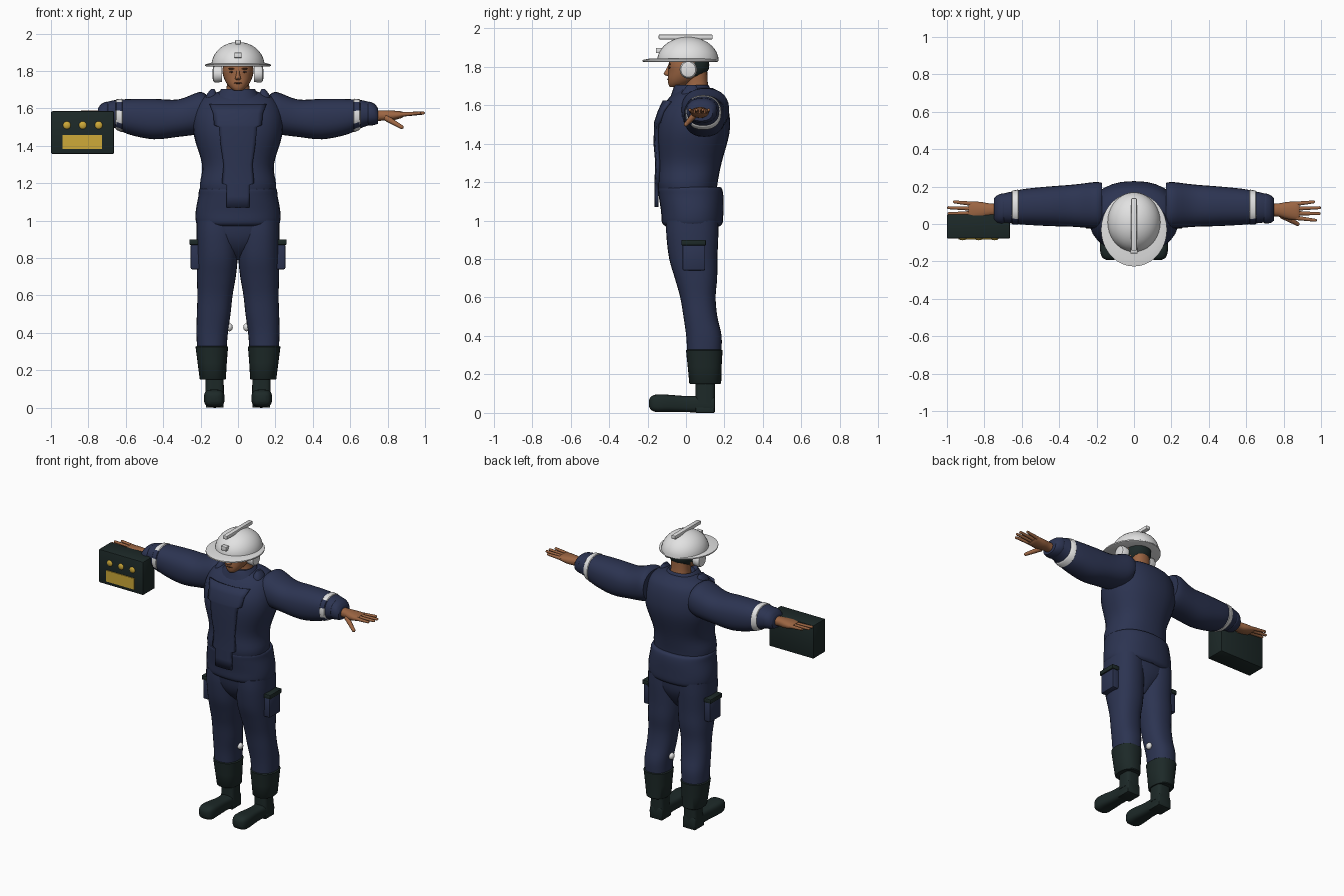
import bpy, bmesh, math
from mathutils import Vector, Matrix

if "Cube" in bpy.data.objects:
    bpy.data.objects.remove(bpy.data.objects["Cube"])

parts = []


def material(name, r, g, b):
    m = bpy.data.materials.new(name)
    m.use_nodes = True
    m.diffuse_color = (r, g, b, 1)
    bsdf = m.node_tree.nodes["Principled BSDF"]
    bsdf.inputs["Base Color"].default_value = (r, g, b, 1)
    bsdf.inputs["Roughness"].default_value = 0.7
    return m


NAVY = material("navy cloth", .025, .034, .083)
GREEN = material("dark green rubber", .012, .022, .021)
SKIN = material("skin", .33, .13, .055)
WHITE = material("white", .76, .76, .76)
YELLOW = material("yellow", .62, .40, .04)
LIP = material("dark brown", .08, .03, .015)


def finish(name, bm, mats, mirror=False, rule=None):
    """Turn a bmesh into a part; rule gives the material slot of a face."""
    bmesh.ops.recalc_face_normals(bm, faces=bm.faces)
    if rule:
        for f in bm.faces:
            f.material_index = rule(f.calc_center_median(), f.normal)
    me = bpy.data.meshes.new(name)
    bm.to_mesh(me)
    bm.free()
    for m in mats:
        me.materials.append(m)
    ob = bpy.data.objects.new(name, me)
    bpy.context.collection.objects.link(ob)
    if mirror:
        ob.modifiers.new("mirror", "MIRROR")
    parts.append(ob)
    return ob


def smooth_rings(rings, steps=4):
    """Catmull-Rom interpolation of ring parameters."""
    out = []
    for i in range(len(rings) - 1):
        p0, p1, p2, p3 = (rings[max(0, min(len(rings) - 1, i + k))] for k in (-1, 0, 1, 2))
        for s in range(steps):
            t = s / steps
            out.append([b + .5 * t * (c - a + t * (2 * a - 5 * b + 4 * c - d + t * (3 * (b - c) + d - a)))
                        for a, b, c, d in zip(p0, p1, p2, p3)])
    return out + [list(rings[-1])]


def loft(name, rings, mats, axis="Z", power=2.3, sides=28, smooth=True, **kw):
    """Skin rings of (position, centre a, centre b, radius a, radius b)."""
    bm = bmesh.new()
    loops = []
    for t, a, b, ra, rb in (smooth_rings(rings) if smooth else rings):
        loop = []
        for i in range(sides):
            c, s = math.cos(math.tau * i / sides), math.sin(math.tau * i / sides)
            u = a + ra * math.copysign(abs(c) ** (2 / power), c)
            v = b + rb * math.copysign(abs(s) ** (2 / power), s)
            co = {"Z": (u, v, t), "X": (t, u, v), "Y": (u, t, v)}[axis]
            loop.append(bm.verts.new(co))
        loops.append(loop)
    for p, q in zip(loops, loops[1:]):
        for i in range(sides):
            j = (i + 1) % sides
            bm.faces.new((p[i], p[j], q[j], q[i]))
    bm.faces.new(loops[0])
    bm.faces.new(loops[-1])
    return finish(name, bm, mats, **kw)


def box(name, lo, hi, mat, bevel=0.0, **kw):
    bm = bmesh.new()
    lo, hi = Vector(lo), Vector(hi)
    bmesh.ops.create_cube(bm, size=1, matrix=Matrix.Translation((lo + hi) / 2) @ Matrix.Diagonal((*(hi - lo), 1)))
    if bevel:
        bmesh.ops.bevel(bm, geom=bm.edges[:], offset=bevel, segments=2, affect="EDGES", profile=.5)
    return finish(name, bm, [mat], **kw)


def ball(name, centre, radii, mat, **kw):
    bm = bmesh.new()
    bmesh.ops.create_uvsphere(bm, u_segments=16, v_segments=10, radius=1,
                              matrix=Matrix.Translation(centre) @ Matrix.Diagonal((*radii, 1)))
    return finish(name, bm, [mat], **kw)


def digit(name, a, b, r):
    """Tapered finger with a round tip."""
    bm = bmesh.new()
    a, b = Vector(a), Vector(b)
    turn = (b - a).to_track_quat("Z", "Y").to_matrix().to_4x4()
    bmesh.ops.create_cone(bm, cap_ends=True, segments=10, radius1=r, radius2=r * .65, depth=(b - a).length,
                          matrix=Matrix.Translation((a + b) / 2) @ turn)
    bmesh.ops.create_icosphere(bm, subdivisions=2, radius=r * .65, matrix=Matrix.Translation(b))
    finish(name, bm, [SKIN], mirror=True)


# jacket: body, skirt, front placket, collar
torso = [(1.15, 0, .01, .2, .15), (1.2, 0, .008, .203, .157), (1.3, 0, .02, .192, .165), (1.45, 0, .035, .235, .19),
         (1.55, 0, .043, .24, .183), (1.63, 0, .055, .215, .15), (1.67, 0, .06, .17, .11), (1.69, 0, .06, .1, .075)]
loft("jacket_body", torso, [NAVY])
loft("jacket_skirt", [(.97, 0, .035, .205, .14), (.99, 0, .033, .224, .158), (1.05, 0, .032, .226, .162),
                      (1.13, 0, .026, .212, .168), (1.17, 0, .02, .206, .164), (1.175, 0, .02, .18, .14)], [NAVY])

bm = bmesh.new()
profile = smooth_rings(torso)
rows = []
for z, w in ((1.07, .06), (1.13, .06), (1.19, .06), (1.2, .085), (1.3, .075), (1.4, .09), (1.5, .1),
             (1.51, .125), (1.57, .13), (1.62, .15)):
    _, _, cy, rx, ry = min(profile, key=lambda r: abs(r[0] - max(z, 1.2)))
    rows.append([bm.verts.new((x, cy - .006 - ry * (1 - abs(x / rx) ** 2.3) ** (1 / 2.3), z))
                 for x in (w * k / 5 for k in range(-5, 6))])
for p, q in zip(rows, rows[1:]):
    for i in range(10):
        bm.faces.new((p[i], p[i + 1], q[i + 1], q[i]))
placket = finish("jacket_placket", bm, [NAVY])
sol = placket.modifiers.new("thickness", "SOLIDIFY")
sol.thickness, sol.offset = .018, 0

collar = loft("collar", [(1.62, 0, .04, .15, .13), (1.66, 0, .035, .125, .11), (1.69, 0, .03, .1, .095),
                         (1.705, 0, .03, .085, .085), (1.69, 0, .03, .07, .07)], [NAVY])
for s in (1,):
    loft("collar_flap", [(1.63, .14, .02, .04, .05), (1.67, .14, .025, .03, .045), (1.705, .135, .03, .008, .02)],
         [NAVY], mirror=True)

# sleeves with reflective bands and cuffs
sleeve = [(.17, .1, 1.58, .12, .095), (.21, .1, 1.575, .124, .112), (.32, .098, 1.548, .113, .1),
          (.45, .095, 1.543, .106, .108), (.58, .092, 1.555, .096, .095), (.66, .088, 1.57, .084, .074),
          (.71, .085, 1.572, .075, .06)]
loft("sleeve", sleeve, [NAVY], axis="X", mirror=True)
loft("reflective_band", [(.615, .09, 1.562, .089, .085), (.62, .09, 1.562, .094, .09),
                         (.65, .088, 1.567, .09, .082), (.655, .088, 1.567, .084, .076)],
     [WHITE, NAVY], axis="X", smooth=False, mirror=True,
     rule=lambda c, n: 1 if c.y < .03 and (c.z > 1.585 or c.z < 1.52) else 0)
loft("cuff", [(.69, .083, 1.572, .06, .05), (.7, .083, 1.572, .08, .064), (.73, .08, 1.568, .074, .056),
              (.748, .078, 1.56, .06, .042)], [NAVY], axis="X", mirror=True)

# hands
loft("palm", [(.72, .075, 1.56, .034, .03), (.77, .075, 1.562, .035, .028), (.82, .072, 1.562, .046, .027),
              (.87, .07, 1.566, .05, .019), (.885, .07, 1.568, .044, .012)], [SKIN], axis="X", sides=18, mirror=True)
for k, (tip, length) in enumerate(((.02, .97), (.055, .99), (.087, .991), (.118, .96))):
    digit("finger_%d" % (k + 1), (.865, .033 + .025 * k, 1.567), (length, tip, 1.575), .0125)
digit("thumb", (.79, .045, 1.55), (.875, 0, 1.5), .017)

# trousers
loft("pelvis", [(.79, 0, .045, .03, .05), (.85, 0, .035, .1, .1), (.92, 0, .033, .19, .13), (1.02, 0, .03, .2, .14)], [NAVY])
loft("trouser_leg", [(.3, .14, .095, .078, .088), (.4, .138, .093, .084, .092), (.5, .13, .075, .09, .088),
                     (.6, .123, .062, .094, .092), (.7, .116, .052, .104, .11), (.8, .111, .038, .109, .125),
                     (.92, .112, .033, .11, .135), (1.0, .112, .033, .108, .135)], [NAVY], mirror=True)
box("cargo_pocket", (.19, -.018, .74), (.253, .1, .875), NAVY, .008, mirror=True)
box("pocket_lid", (.19, -.024, .87), (.26, .104, .9), GREEN, .006, mirror=True)
ball("knee_tab", (.046, .09, .43), (.018, .022, .022), WHITE, mirror=True)

# boots
loft("boot_shaft", [(.15, .135, .1, .066, .078), (.155, .135, .1, .07, .083), (.24, .138, .097, .078, .088),
                    (.325, .14, .095, .087, .095), (.33, .14, .095, .08, .088)], [GREEN], smooth=False, mirror=True)
loft("boot_ankle", [(.05, .125, .1, .05, .05), (.17, .125, .1, .048, .052)], [GREEN], power=4, smooth=False, mirror=True)
loft("boot_foot", [(-.192, .127, .05, .02, .018), (-.18, .127, .05, .042, .036), (-.15, .127, .05, .053, .046),
                   (-.1, .127, .05, .054, .045), (0, .125, .046, .045, .042), (.1, .125, .045, .048, .045),
                   (.142, .125, .045, .048, .045), (.15, .125, .045, .042, .038)], [GREEN], axis="Y", power=3.2, mirror=True)
box("boot_heel", (.078, .05, 0), (.172, .148, .03), GREEN, .004, mirror=True)

# head with hair at the back
loft("neck", [(1.56, 0, .07, .075, .075), (1.65, 0, .06, .07, .065), (1.72, 0, .055, .06, .058),
              (1.79, 0, .05, .06, .06)], [SKIN])
loft("head", [(1.695, 0, -.055, .022, .03), (1.71, 0, -.04, .042, .052), (1.735, 0, -.015, .062, .08),
              (1.77, 0, .008, .078, .1), (1.81, 0, .015, .083, .106), (1.87, 0, .015, .07, .09)],
     [SKIN, GREEN], rule=lambda c, n: int(c.y > .045 and c.z > 1.755))
loft("nose", [(1.752, 0, -.088, .012, .012), (1.762, 0, -.095, .015, .021), (1.785, 0, -.09, .009, .014),
              (1.81, 0, -.084, .007, .008)], [SKIN], sides=12)
ball("mouth", (0, -.092, 1.735), (.022, .006, .004), LIP)
ball("eye", (.032, -.084, 1.795), (.013, .006, .005), LIP, mirror=True)
ball("eyebrow", (.034, -.085, 1.812), (.019, .006, .004), LIP, mirror=True)

# helmet
loft("helmet_dome", [(1.83 + .125 * math.sin(a), 0, .01, .142 * math.cos(a), .16 * math.cos(a))
                     for a in (math.radians(k * 9.8) for k in range(10))], [WHITE], power=2, sides=36, smooth=False)
loft("helmet_brim", [(1.824, 0, -.03, .168, .19), (1.827, 0, -.03, .176, .197), (1.835, 0, -.03, .176, .197),
                     (1.842, 0, -.015, .15, .175)], [WHITE], power=2, sides=36, smooth=False)
box("helmet_ridge", (-.015, -.142, 1.942), (.015, .138, 1.967), WHITE, .005)
box("helmet_badge", (-.02, -.157, 1.87), (.02, -.125, 1.898), WHITE, .003)
loft("ear_guard", [(.085, .012, 1.785, .042, .044), (.122, .012, 1.785, .045, .047), (.132, .012, 1.785, .038, .04),
                   (.136, .012, 1.785, .02, .022)], [WHITE], axis="X", power=2, smooth=False, mirror=True)
box("ear_guard_mount", (.095, -.01, 1.79), (.128, .034, 1.835), WHITE, .003, mirror=True)

# carried case with panel and knobs
box("case", (-1, -.078, 1.357), (-.662, .052, 1.585), GREEN, .008)
box("case_panel", (-.938, -.084, 1.382), (-.728, -.077, 1.458), YELLOW)
for k in range(3):
    ball("case_knob_%d" % (k + 1), (-.915 + .085 * k, -.077, 1.51), (.021, .01, .021), YELLOW)

# smooth shading with sharp edges kept
bpy.ops.object.select_all(action="DESELECT")
for ob in parts:
    ob.select_set(True)
bpy.context.view_layer.objects.active = parts[0]
bpy.ops.object.shade_smooth_by_angle(angle=math.radians(40))
